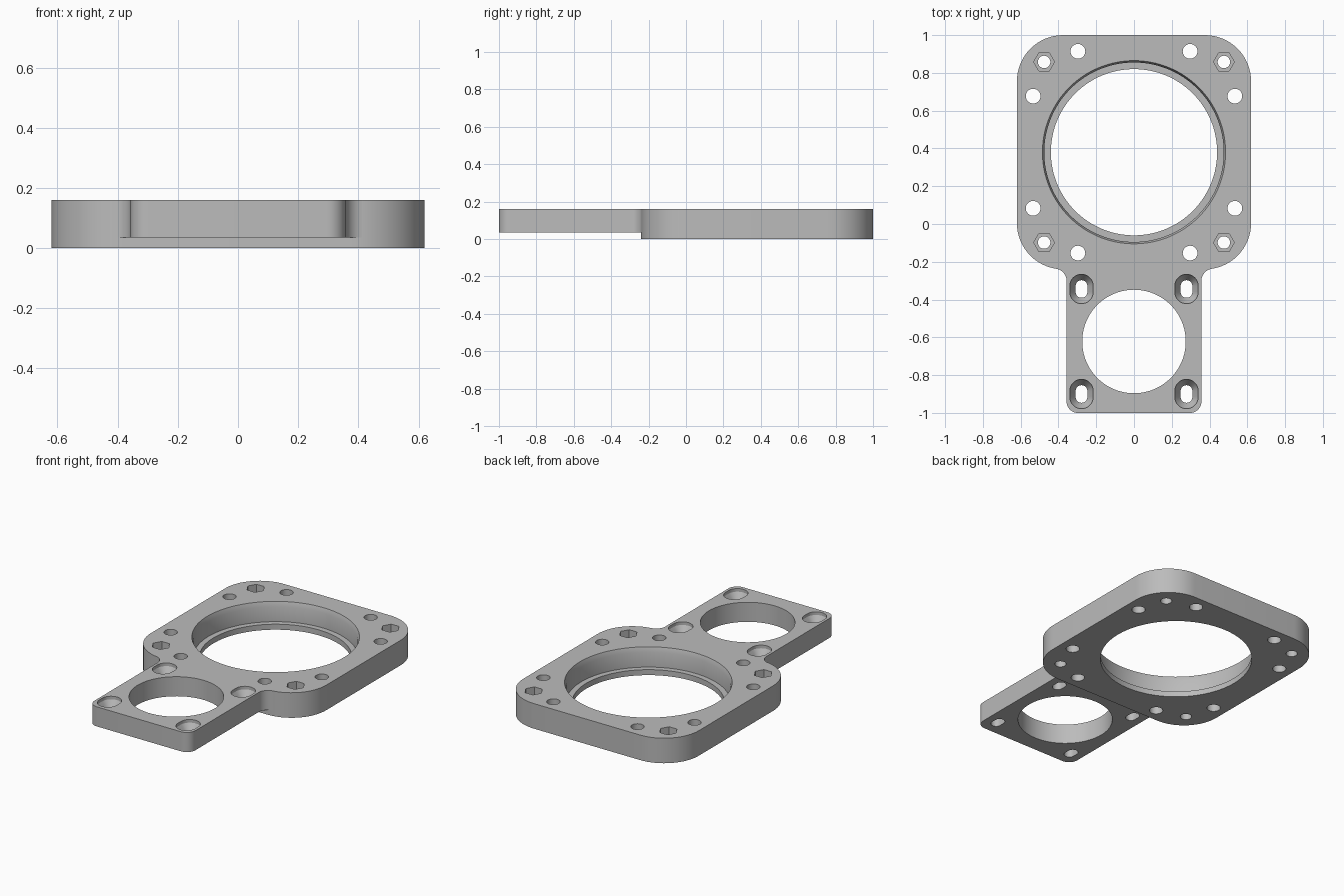
import bpy, bmesh
from math import sin, cos, pi, atan2

cube = bpy.data.objects.get("Cube")
if cube:
    bpy.data.objects.remove(cube, do_unlink=True)

grey = bpy.data.materials.new("Satin grey")
grey.use_nodes = True
colour = (0.5, 0.5, 0.5, 1)
grey.diffuse_color = colour
grey.node_tree.nodes["Principled BSDF"].inputs["Base Color"].default_value = colour

TOP, STEP, OVER = 0.16, 0.035, 0.1     # top face, underside of the neck, cutter overshoot
BODY_Y, NECK_Y = 0.38, -0.622          # centres of the two bores


def arc(x, y, r, start, end, n):
    return [(x + r * cos(start + (end - start) * i / n),
             y + r * sin(start + (end - start) * i / n)) for i in range(n + 1)]


def circle(x, y, r, n=40):
    return arc(x, y, r, 0, 2 * pi, n)[:-1]


def rounded(x, y, hx, hy, r, n=16):
    pts = []
    for k, (sx, sy) in enumerate([(1, 1), (-1, 1), (-1, -1), (1, -1)]):
        pts += arc(x + sx * (hx - r), y + sy * (hy - r), r, k * pi / 2, (k + 1) * pi / 2, n)
    return pts


def slot(x, y, r, straight):
    return (arc(x, y + straight, r, 0, pi, 16) + arc(x, y - straight, r, pi, 2 * pi, 16))


def loft(name, layers):
    """Closed solid through a stack of (outline, height) layers."""
    bm = bmesh.new()
    rings = [[bm.verts.new((x, y, z)) for x, y in pts] for pts, z in layers]
    n = len(rings[0])
    for a, b in zip(rings, rings[1:]):
        for i in range(n):
            j = (i + 1) % n
            bm.faces.new((a[i], a[j], b[j], b[i]))
    bm.faces.new(rings[0][::-1])
    bm.faces.new(rings[-1])
    bmesh.ops.recalc_face_normals(bm, faces=bm.faces)
    mesh = bpy.data.meshes.new(name)
    bm.to_mesh(mesh)
    bm.free()
    mesh.materials.append(grey)
    ob = bpy.data.objects.new(name, mesh)
    bpy.context.collection.objects.link(ob)
    return ob


def combine(target, tool, operation="DIFFERENCE"):
    mod = target.modifiers.new(tool.name, "BOOLEAN")
    mod.operation, mod.solver, mod.object = operation, "EXACT", tool
    bpy.context.view_layer.objects.active = target
    bpy.ops.object.modifier_apply(modifier=mod.name)
    bpy.data.objects.remove(tool, do_unlink=True)


def drill(outline):
    combine(plate, loft("drill", [(outline, -OVER), (outline, TOP + OVER)]))


# Main body plate
HX, HY, R = 0.62, 0.62, 0.245
outline = rounded(0, BODY_Y, HX, HY, R)
plate = loft("mounting_plate", [(outline, 0), (outline, TOP)])

# Thinner neck plate, with fillets that meet the body corners
NX, FR, CR = 0.357, 0.065, 0.06
ax, ay = HX - R, BODY_Y - HY + R
fx = NX + FR
fy = ay - ((R + FR) ** 2 - (fx - ax) ** 2) ** 0.5
side = [(fx - 0.02, -0.18)]
side += arc(fx, fy, FR, atan2(ay - fy, ax - fx), pi, 12)
side += arc(NX - CR, CR - 1, CR, 0, -pi / 2, 10)
outline = side + [(-x, y) for x, y in reversed(side)]
combine(plate, loft("neck_plate", [(outline, STEP), (outline, TOP)]), "UNION")

# Large bore: bottom lip, seat and tapered lead-in
bore = [(0.44, -OVER), (0.44, STEP), (0.475, STEP), (0.475, TOP - 0.03),
        (0.485, TOP), (0.485, TOP + OVER)]
combine(plate, loft("large_bore", [(circle(0, BODY_Y, r, 128), z) for r, z in bore]))

# Small bore in the neck
drill(circle(0, NECK_Y, 0.274, 96))

for sx in (1, -1):
    for sy in (1, -1):
        # Plain bolt holes either side of each corner
        for dx, dy in ((0.297, 0.534), (0.534, 0.297)):
            drill(circle(sx * dx, BODY_Y + sy * dy, 0.039))
        # Corner bolt holes with hexagonal nut pockets
        x, y = sx * 0.476, BODY_Y + sy * 0.478
        drill(circle(x, y, 0.033))
        pocket = circle(x, y, 0.055, 6)
        combine(plate, loft("nut_pocket", [(pocket, TOP / 2), (pocket, TOP + OVER)]))
        # Countersunk adjustment slots in the neck
        x, y = sx * 0.278, NECK_Y + sy * 0.278
        layers = [(0.031, -OVER), (0.031, 0.09), (0.062, 0.14), (0.062, TOP + OVER)]
        combine(plate, loft("slot", [(slot(x, y, r, 0.0155), z) for r, z in layers]))

# Smooth the curved walls, keep the edges crisp
bpy.ops.object.select_all(action="DESELECT")
plate.select_set(True)
bpy.context.view_layer.objects.active = plate
bpy.ops.object.shade_smooth_by_angle(angle=pi / 6)
